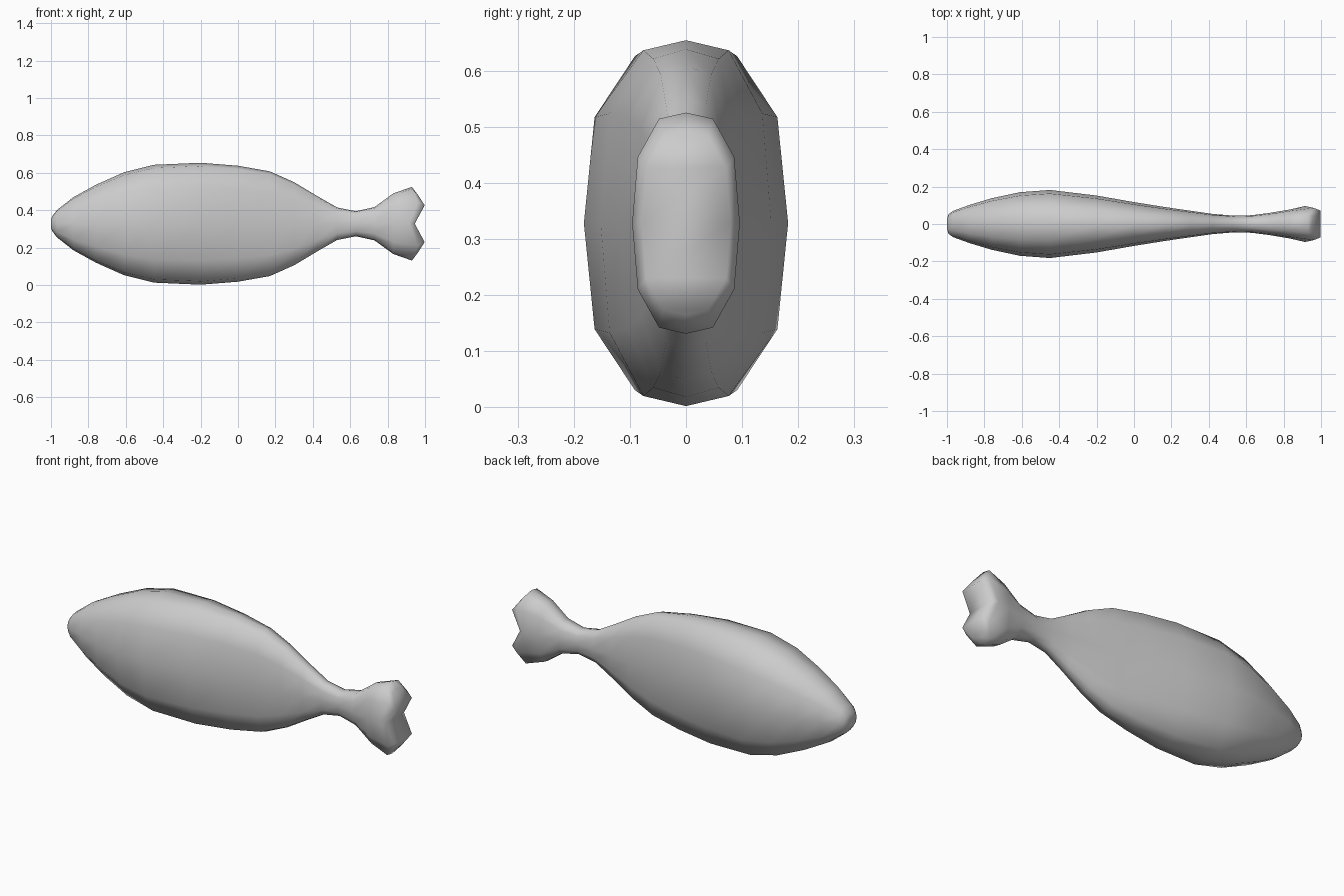
import bpy, bmesh

if "Cube" in bpy.data.objects:
    bpy.data.objects.remove(bpy.data.objects["Cube"])

MID = 0.328  # height of the fish's long axis

# Quarter section (width, height factors), mirrored to a 12-sided ring
QUARTER = [(0, 1), (0.5, 0.945), (0.895, 0.6), (1, 0)]
half = QUARTER + [(w, -h) for w, h in QUARTER[-2::-1]]
SECTION = half + [(-w, h) for w, h in half[-2:0:-1]]

# Body stations from nose to tail: x, half width, half height
STATIONS = [
    (-1.0, 0.025, 0.022), (-0.992, 0.052, 0.042), (-0.968, 0.07, 0.073),
    (-0.88, 0.102, 0.142), (-0.76, 0.138, 0.208), (-0.61, 0.17, 0.275),
    (-0.45, 0.182, 0.315), (-0.2, 0.152, 0.326), (0.0, 0.117, 0.310),
    (0.17, 0.09, 0.28), (0.30, 0.071, 0.222), (0.42, 0.054, 0.150),
    (0.53, 0.045, 0.087), (0.63, 0.047, 0.067), (0.73, 0.06, 0.089),
    (0.83, 0.077, 0.162),
]

# Forked tail end: ring scale and x for section heights top, upper, side, middle
TAIL_W, TAIL_H = 0.096, 0.197
TAIL_RINGS = [
    (1.0, (0.93, 0.932, 0.962, 0.915)),
    (0.83, (0.955, 0.962, 0.998, 0.945)),
]

bm = bmesh.new()
rings = []
for x, w, h in STATIONS:
    rings.append([bm.verts.new((x, a * w, MID + b * h)) for a, b in SECTION])
for s, xs in TAIL_RINGS:
    ring = []
    for i, (a, b) in enumerate(SECTION):
        k = min(i % 6, 6 - i % 6)
        ring.append(bm.verts.new((xs[k], a * TAIL_W * s, MID + b * TAIL_H * s)))
    rings.append(ring)

# Skin between neighbouring rings
n = len(SECTION)
for r, q in zip(rings, rings[1:]):
    for i in range(n):
        j = (i + 1) % n
        bm.faces.new((r[i], r[j], q[j], q[i]))

# Close nose and tail with strips running from side to side
for r in (rings[0], rings[-1]):
    bm.faces.new((r[0], r[1], r[11]))
    for i in range(1, 5 + 0):
        bm.faces.new((r[i], r[i + 1], r[n - i - 1], r[n - i]))
    bm.faces.new((r[5], r[6], r[7]))

bmesh.ops.recalc_face_normals(bm, faces=bm.faces)
mesh = bpy.data.meshes.new("fish_body")
bm.to_mesh(mesh)
bm.free()
for p in mesh.polygons:
    p.use_smooth = True
fish = bpy.data.objects.new("fish_body", mesh)
bpy.context.collection.objects.link(fish)
